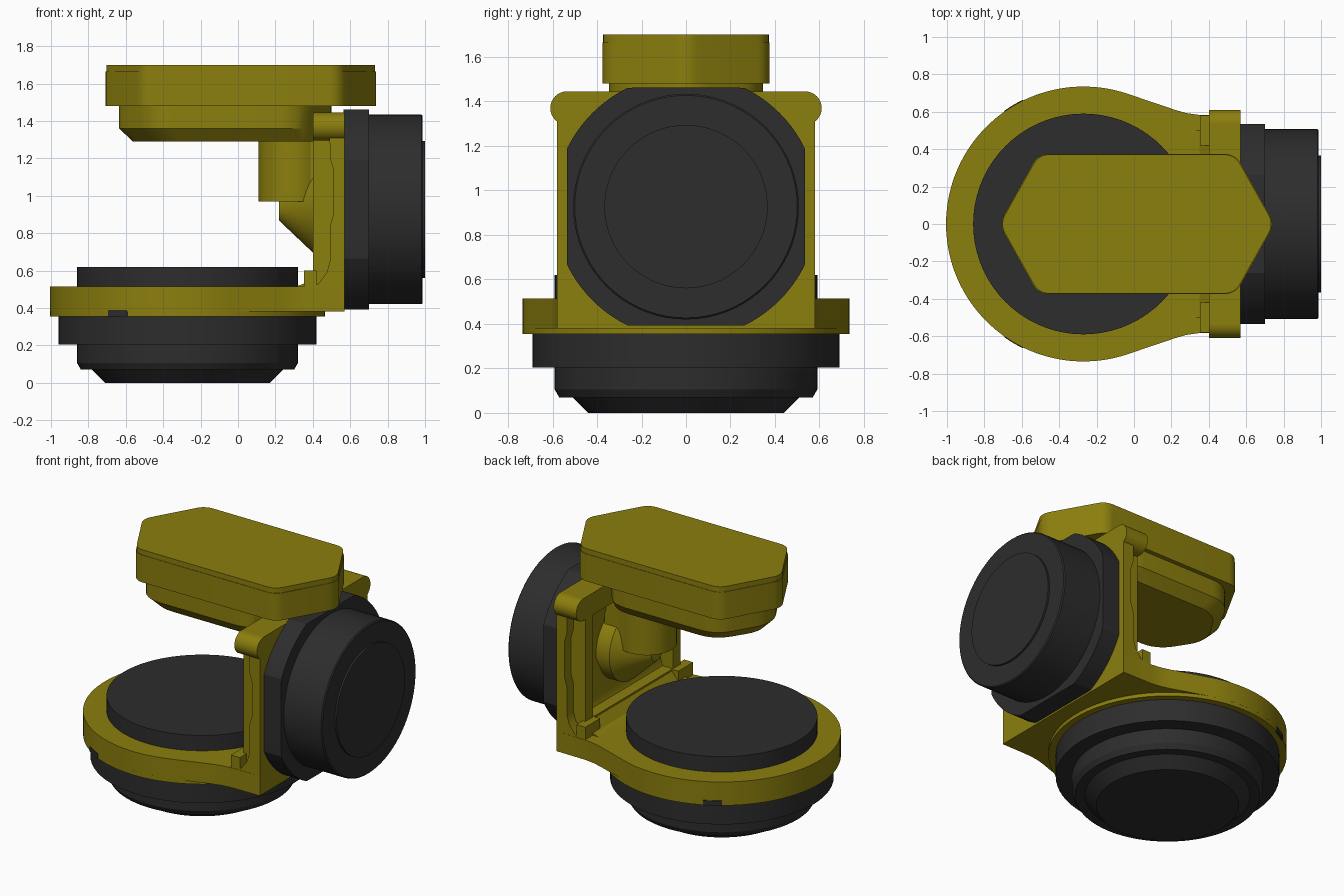
import bpy, bmesh, math
from mathutils import Vector

cube = bpy.data.objects.get("Cube")
if cube:
    bpy.data.objects.remove(cube, do_unlink=True)


def material(name, rgb):
    m = bpy.data.materials.new(name)
    m.use_nodes = True
    color = (*rgb, 1)
    m.diffuse_color = color
    m.node_tree.nodes["Principled BSDF"].inputs["Base Color"].default_value = color
    return m


olive = material("olive", (0.26, 0.21, 0.004))
charcoal = material("charcoal", (0.026, 0.026, 0.026))

# Maps outline coordinates (u, v) and height h along each axis
AXES = {
    "X": lambda u, v, h: (h, u, v),
    "Y": lambda u, v, h: (u, h, v),
    "Z": lambda u, v, h: (u, v, h),
}


def loft(name, rings, mat, axis="Z", smooth=True):
    """Skin a stack of (height, outline) rings and cap both ends."""
    bm = bmesh.new()
    loops = [[bm.verts.new(AXES[axis](u, v, h)) for u, v in pts] for h, pts in rings]
    n = len(loops[0])
    for a, b in zip(loops, loops[1:]):
        for i in range(n):
            j = (i + 1) % n
            bm.faces.new((a[i], a[j], b[j], b[i]))
    bm.faces.new(loops[0])
    bm.faces.new(loops[-1])
    bmesh.ops.recalc_face_normals(bm, faces=bm.faces)
    mesh = bpy.data.meshes.new(name)
    bm.to_mesh(mesh)
    bm.free()
    mesh.materials.append(mat)
    ob = bpy.data.objects.new(name, mesh)
    bpy.context.collection.objects.link(ob)
    if smooth:
        bpy.ops.object.select_all(action="DESELECT")
        ob.select_set(True)
        bpy.context.view_layer.objects.active = ob
        bpy.ops.object.shade_smooth_by_angle(angle=math.radians(25))
    return ob


def prism(name, pts, lo, hi, mat, axis="Z"):
    return loft(name, [(lo, pts), (hi, pts)], mat, axis)


def circle(cu, cv, r, n=72):
    return [(cu + r * math.cos(math.tau * i / n), cv + r * math.sin(math.tau * i / n))
            for i in range(n)]


def lathe(name, cu, cv, profile, mat, axis="Z"):
    return loft(name, [(h, circle(cu, cv, r)) for h, r in profile], mat, axis)


def box(name, x, y, z, mat):
    pts = [(x[0], y[0]), (x[1], y[0]), (x[1], y[1]), (x[0], y[1])]
    return loft(name, [(z[0], pts), (z[1], pts)], mat, smooth=False)


def rounded(pts, r, steps=6):
    """Round every corner of a polygon with a short curve."""
    out = []
    for i, p in enumerate(pts):
        p = Vector(p)
        before, after = Vector(pts[i - 1]), Vector(pts[(i + 1) % len(pts)])
        a = p + (before - p).normalized() * r
        b = p + (after - p).normalized() * r
        for k in range(steps + 1):
            t = k / steps
            out.append(tuple(a * (1 - t) ** 2 + p * 2 * t * (1 - t) + b * t * t))
    return out


def hexagon(x0, x1, w, taper, r):
    return rounded([(x0, 0), (x0 + taper, -w), (x1 - taper, -w),
                    (x1, 0), (x1 - taper, w), (x0 + taper, w)], r)


# Lower motor and the cap above the ring
CX = -0.27
lathe("lower_motor", CX, 0, [(0, 0.44), (0.07, 0.51), (0.07, 0.57), (0.105, 0.59),
                             (0.205, 0.59), (0.205, 0.69), (0.36, 0.69)], charcoal)
lathe("lower_motor_cap", CX, 0, [(0.50, 0.59), (0.62, 0.59)], charcoal)

# Ring plate that flares into the upright
R = 0.735
start = math.radians(72)
sweep = math.tau - 2 * start
arc = [(CX + R * math.cos(start + sweep * i / 64), R * math.sin(start + sweep * i / 64))
       for i in range(65)]
flare = [(0.22, 0.61), (0.28, 0.593), (0.35, 0.583), (0.57, 0.58)]
outline = arc + [(x, -y) for x, y in flare] + flare[::-1]
prism("ring_plate", outline, 0.38, 0.515, olive)
lathe("ring_lip", CX, 0, [(0.355, R), (0.385, R)], olive)

# Small latch tabs on the ring rim
for side, sign in (("left", 1), ("right", -1)):
    pts = []
    for r, order in ((R - 0.01, 1), (R + 0.004, -1)):
        for deg in (116, 119, 122, 125)[::order]:
            a = math.radians(deg)
            pts.append((CX + r * math.cos(a), sign * r * math.sin(a)))
    prism("latch_tab_" + side, pts, 0.354, 0.388, charcoal)

# Upright: outer plate with a wavy inner edge
wave = [(0.49, 1.31), (0.492, 1.2), (0.51, 1.14), (0.51, 0.9),
        (0.492, 0.84), (0.492, 0.65), (0.475, 0.59), (0.43, 0.53), (0.40, 0.515)]
prism("upright_plate", [(0.57, 0.38), (0.57, 1.31)] + wave + [(0.40, 0.38)],
      -0.58, 0.58, olive, "Y")
box("upright_top_bar", (0.40, 0.57), (-0.535, 0.535), (1.295, 1.445), olive)
box("upright_foot", (0.40, 0.50), (-0.5, 0.5), (0.50, 0.60), olive)
prism("foot_ramp", [(0.30, 0.51), (0.35, 0.53), (0.41, 0.60), (0.41, 0.51)],
      -0.5, 0.5, olive, "Y")
for side, s in (("left", 1), ("right", -1)):
    prism("upright_ear_" + side, circle(s * 0.535, 1.37, 0.075, 32), 0.40, 0.57, olive, "X")
    box("upright_rib_" + side, (0.40, 0.53), sorted((s * 0.43, s * 0.51)), (0.51, 1.32), olive)
    box("foot_block_" + side, (0.352, 0.42), sorted((s * 0.42, s * 0.58)), (0.50, 0.60), olive)

# Side motor: circle trimmed by a square, then round housing and end disc
CZ = 0.927
half = 0.535
trimmed = [(max(-half, min(half, u)), CZ + max(-half, min(half, v)))
           for u, v in circle(0, 0, 0.595, 96)]
prism("side_motor_mount", trimmed, 0.565, 0.70, charcoal, "X")
lathe("side_motor", 0, CZ, [(0.69, 0.507), (0.98, 0.507), (0.987, 0.50)], charcoal, "X")
lathe("side_motor_disc", 0, CZ, [(0.98, 0.367), (1.0, 0.367)], charcoal, "X")

# Top housing: body, lid and chamfered lower tray
prism("top_housing", hexagon(-0.722, 0.752, 0.375, 0.21, 0.06), 1.48, 1.665, olive)
lid = hexagon(-0.718, 0.748, 0.372, 0.21, 0.06)
prism("top_lid", lid, 1.665, 1.70, olive)
tray = hexagon(-0.665, 0.53, 0.345, 0.20, 0.12)
tray_base = hexagon(-0.595, 0.53, 0.285, 0.18, 0.12)
loft("top_tray", [(1.29, tray_base), (1.36, tray), (1.49, tray)], olive)

# Hanging stalk and the conical hub that joins it to the upright
lathe("hanging_stalk", 0.295, 0, [(0.97, 0.185), (1.30, 0.185)], olive)
lathe("hub_cone", 0, CZ, [(0.22, 0.06), (0.41, 0.24), (0.52, 0.24)], olive, "X")
box("stalk_web", (0.295, 0.50), (-0.16, 0.16), (0.97, 1.30), olive)
